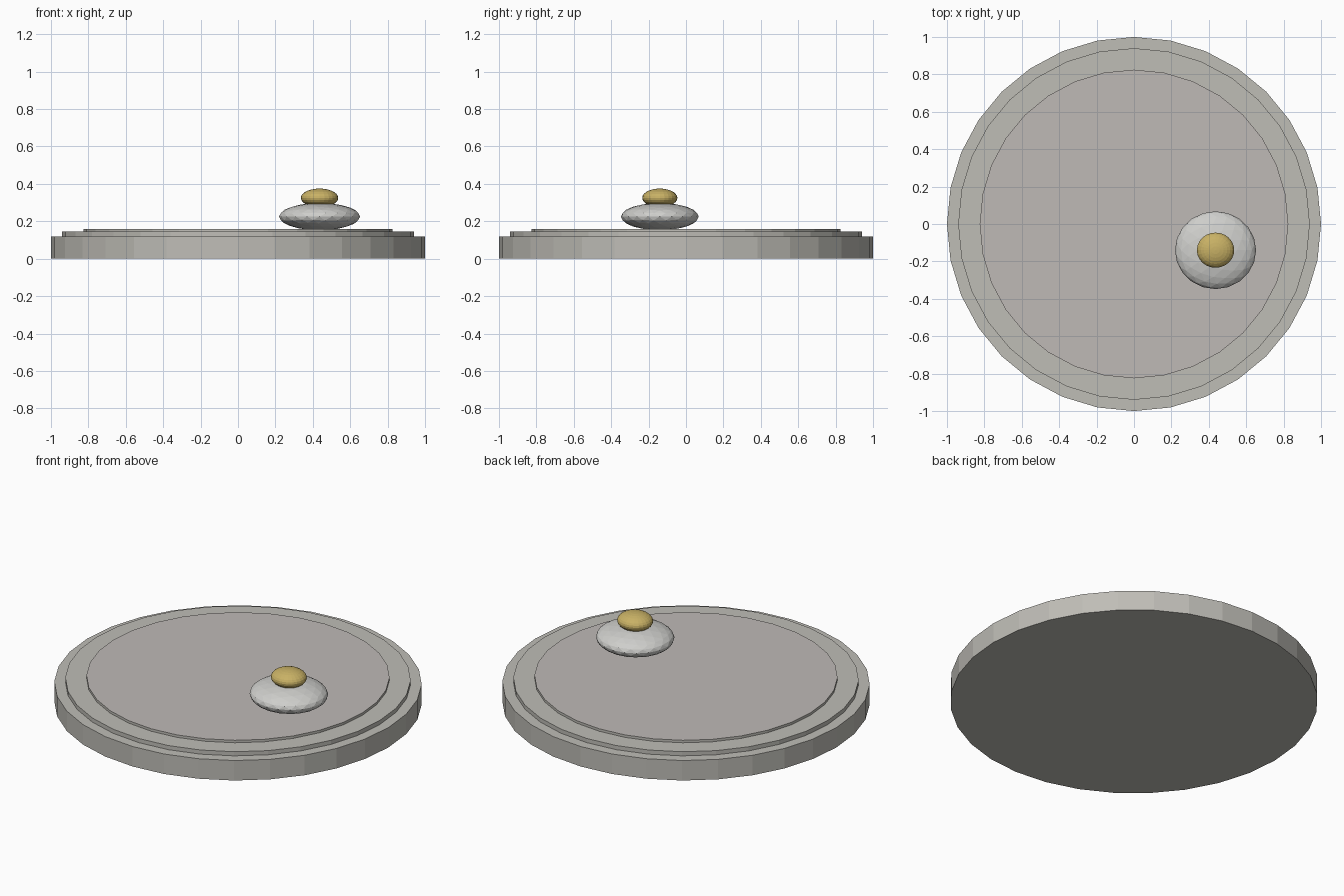
import bpy
import math

if "Cube" in bpy.data.objects:
    bpy.data.objects.remove(bpy.data.objects["Cube"])


def material(name, rgb):
    m = bpy.data.materials.new(name)
    m.diffuse_color = (*rgb, 1.0)
    m.use_nodes = True
    m.node_tree.nodes["Principled BSDF"].inputs["Base Color"].default_value = m.diffuse_color
    return m


slab_grey = material("slab_grey", (0.52, 0.51, 0.47))
top_grey = material("warm_top_grey", (0.52, 0.49, 0.47))
pebble_grey = material("pebble_grey", (0.62, 0.62, 0.60))
gold = material("muted_gold", (0.58, 0.44, 0.13))


def finish(name, mat):
    ob = bpy.context.object
    ob.name = name
    ob.data.materials.append(mat)
    return ob


def disc(name, radius, z0, z1, mat):
    """Flat-shaded 32-sided slab between two heights."""
    bpy.ops.mesh.primitive_cylinder_add(
        vertices=32, radius=radius, depth=z1 - z0, location=(0, 0, (z0 + z1) / 2))
    return finish(name, mat)


# Stepped round base
disc("base_slab", 1.0, 0.0, 0.12, slab_grey)
disc("middle_step", 0.94, 0.12, 0.145, slab_grey)
top = disc("top_step", 0.825, 0.145, 0.16, slab_grey)

# Warmer tint on the upper surface
top.data.materials.append(top_grey)
for face in top.data.polygons:
    if face.normal.z > 0.5:
        face.material_index = 1

# Faceted flattened pebble
CX, CY = 0.436, -0.14
bpy.ops.mesh.primitive_ico_sphere_add(subdivisions=3, radius=1, location=(CX, CY, 0.225))
pebble = finish("lower_pebble", pebble_grey)
pebble.scale = (0.217, 0.208, 0.073)

# Small gold pebble resting on it
bpy.ops.mesh.primitive_uv_sphere_add(segments=24, ring_count=14, radius=1,
                                     location=(CX, CY, 0.325))
cap = finish("upper_pebble", gold)
cap.scale = (0.1, 0.094, 0.05)
